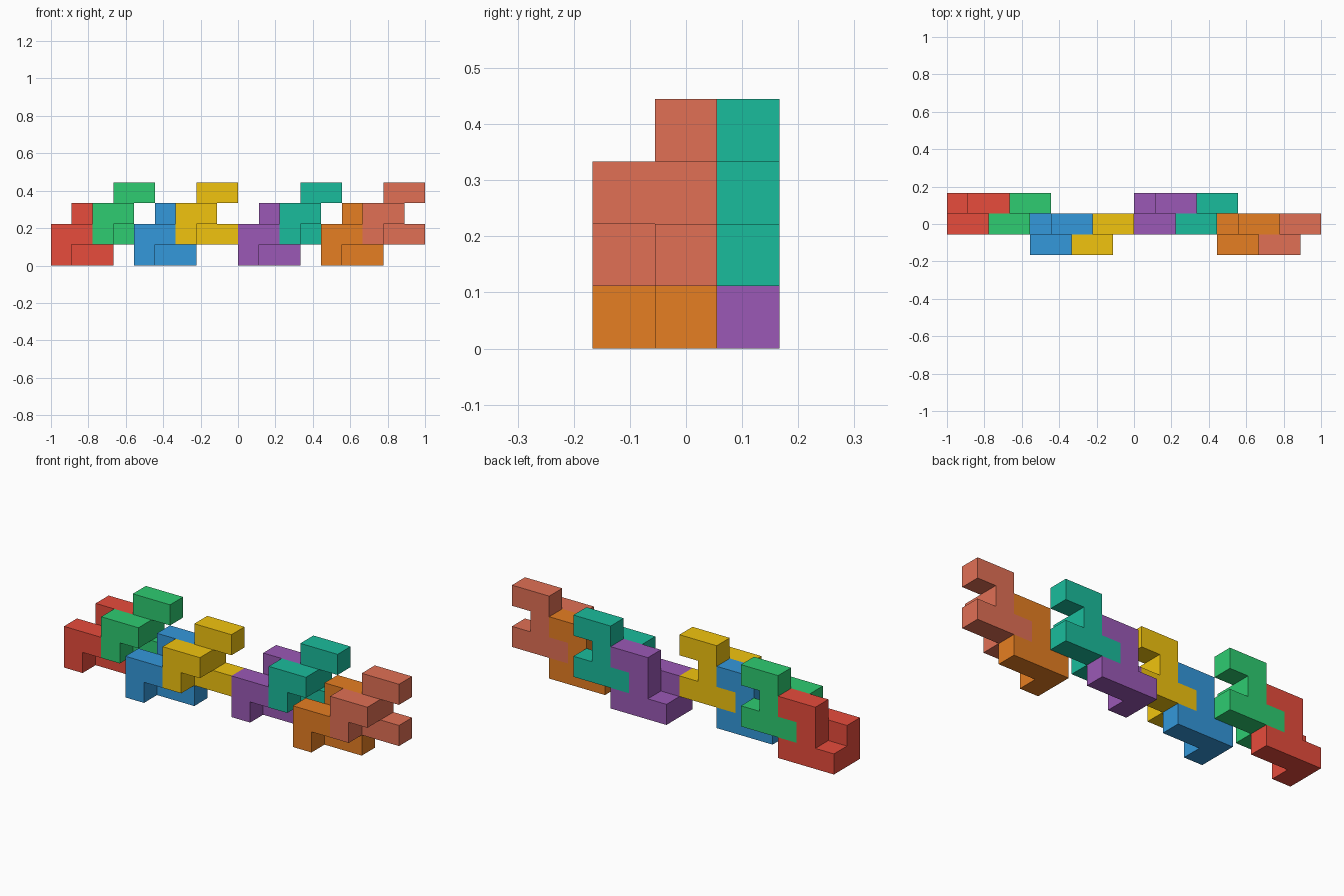
import bpy, bmesh
from mathutils import Vector

if "Cube" in bpy.data.objects:
    bpy.data.objects.remove(bpy.data.objects["Cube"])

U = 1 / 9  # edge length of one cube cell

# One puzzle piece as (x, y, z) cells: y=1 is the rear layer, y=0 the front layer
REAR = [(0, 0), (1, 0), (2, 0), (1, 1), (1, 2), (2, 2)]
FRONT = [(0, 0), (0, 1), (1, 1)]
CELLS = {(x, 1, z) for x, z in REAR} | {(x, 0, z) for x, z in FRONT}


def srgb(hex_code):
    channels = [int(hex_code[i:i + 2], 16) / 255 for i in (0, 2, 4)]
    return [c / 12.92 if c <= 0.04045 else ((c + 0.055) / 1.055) ** 2.4 for c in channels] + [1]


def add_piece(name, origin, color):
    """Outer shell of the cell cluster, with flat areas merged."""
    bm = bmesh.new()
    for cell in CELLS:
        for axis in range(3):
            for side in (0, 1):
                step = [0, 0, 0]
                step[axis] = 2 * side - 1
                if tuple(c + s for c, s in zip(cell, step)) in CELLS:
                    continue
                corners = []
                for a, b in ((0, 0), (1, 0), (1, 1), (0, 1)):
                    p = Vector(cell)
                    p[axis] += side
                    p[(axis + 1) % 3] += a
                    p[(axis + 2) % 3] += b
                    corners.append(bm.verts.new((p + Vector(origin)) * U))
                bm.faces.new(corners if side else corners[::-1])
    bmesh.ops.remove_doubles(bm, verts=bm.verts, dist=U * 0.01)
    bmesh.ops.dissolve_limit(bm, angle_limit=0.01, verts=bm.verts, edges=bm.edges)
    bmesh.ops.recalc_face_normals(bm, faces=bm.faces)
    mesh = bpy.data.meshes.new(name)
    bm.to_mesh(mesh)
    bm.free()
    mat = bpy.data.materials.new(name + "_paint")
    mat.diffuse_color = srgb(color)
    mat.use_nodes = True
    mat.node_tree.nodes["Principled BSDF"].inputs["Base Color"].default_value = mat.diffuse_color
    mesh.materials.append(mat)
    bpy.context.collection.objects.link(bpy.data.objects.new(name, mesh))


# Four interlocked pairs: x start, front-layer y, lower and upper piece
PAIRS = [
    (-9, -0.5, ("red", "E74C3C"), ("green", "2ECC71")),
    (-5, -1.5, ("blue", "3498DB"), ("yellow", "F1C40F")),
    (0, -0.5, ("purple", "9B59B6"), ("teal", "1ABC9C")),
    (4, -1.5, ("orange", "E67E22"), ("salmon", "E17055")),
]
for x, y, lower, upper in PAIRS:
    add_piece(lower[0] + "_piece", (x, y, 0), lower[1])
    add_piece(upper[0] + "_piece", (x + 2, y, 1), upper[1])
